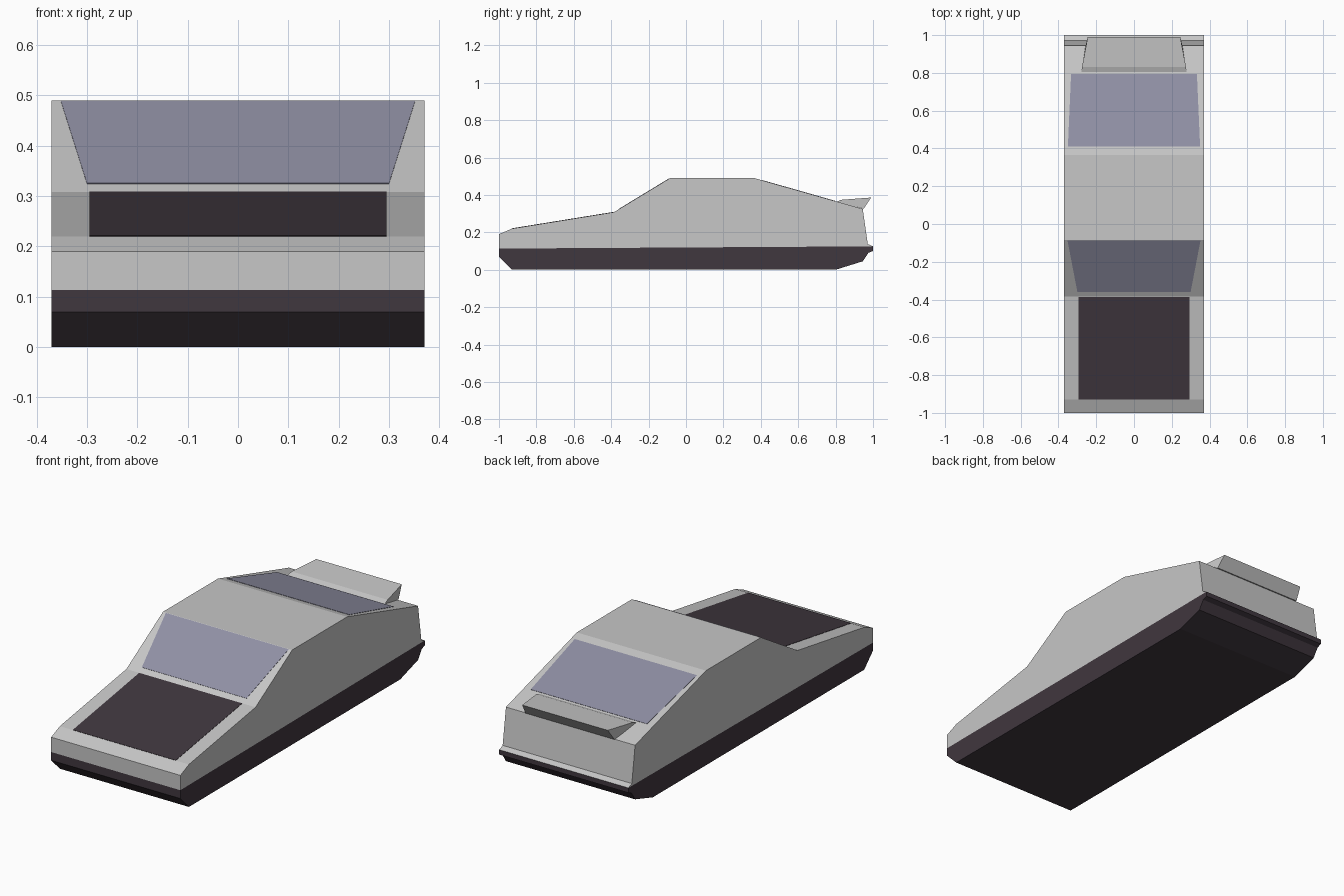
import bpy
import bmesh
from mathutils import Vector

if "Cube" in bpy.data.objects:
    bpy.data.objects.remove(bpy.data.objects["Cube"], do_unlink=True)


def material(name, color):
    mat = bpy.data.materials.new(name)
    mat.use_nodes = True
    mat.diffuse_color = (*color, 1)
    bsdf = next(n for n in mat.node_tree.nodes if n.type == "BSDF_PRINCIPLED")
    bsdf.inputs["Base Color"].default_value = (*color, 1)
    return mat


silver = material("silver_paint", (0.57, 0.57, 0.57))
dark = material("dark_trim", (0.051, 0.038, 0.049))
glass = material("tinted_glass", (0.28, 0.28, 0.375))


def finish(name, bm, mats):
    bmesh.ops.recalc_face_normals(bm, faces=bm.faces)
    mesh = bpy.data.meshes.new(name)
    bm.to_mesh(mesh)
    bm.free()
    for mat in mats:
        mesh.materials.append(mat)
    obj = bpy.data.objects.new(name, mesh)
    bpy.context.collection.objects.link(obj)
    return obj


# Car body: side profile from the front belt point over the roof to the rear belt point
HALF = 0.37
hood_front, hood_back = (-0.93, 0.22), (-0.385, 0.308)
roof_front, roof_back = (-0.085, 0.49), (0.365, 0.49)
tail = (0.945, 0.325)
upper = [(-1, 0.113), (-1, 0.19), hood_front, hood_back, roof_front, roof_back,
         tail, (0.972, 0.137), (1, 0.125)]
# Sill and underside, from the rear back to the front
lower = [(1, 0.1), (0.975, 0.09), (0.945, 0.045), (0.8, 0), (-0.93, 0), (-1, 0.07)]

bm = bmesh.new()
outline = upper + lower
left, right = [[bm.verts.new((x, y, z)) for y, z in outline] for x in (HALF, -HALF)]
count, belt = len(outline), len(upper)
for i in range(count):
    j = (i + 1) % count
    face = bm.faces.new((left[i], left[j], right[j], right[i]))
    face.material_index = 0 if i < belt - 1 else 1
for side in (left, right):
    bm.faces.new(side[:belt])
    bm.faces.new(side[belt - 1:] + side[:1]).material_index = 1
finish("car_body", bm, [silver, dark])


# Thin plates lying on the sloped top surfaces
def plate(name, start, end, y0, y1, half0, half1, mat, thick=0.003):
    a, b = Vector((0, *start)), Vector((0, *end))
    normal = Vector((1, 0, 0)).cross(b - a).normalized()
    bm = bmesh.new()
    rings = []
    for lift in (-thick, thick):
        ring = []
        for y, x in ((y0, -half0), (y0, half0), (y1, half1), (y1, -half1)):
            p = a.lerp(b, (y - a.y) / (b.y - a.y)) + normal * lift
            ring.append(bm.verts.new((x, p.y, p.z)))
        rings.append(ring)
        bm.faces.new(ring)
    for i in range(4):
        j = (i + 1) % 4
        bm.faces.new((rings[0][i], rings[0][j], rings[1][j], rings[1][i]))
    finish(name, bm, [mat])


plate("hood_panel", hood_front, hood_back, -0.93, -0.387, 0.295, 0.295, dark, 0.0015)
plate("windshield", hood_back, roof_front, -0.358, -0.087, 0.3, 0.352, glass, 0.0015)
plate("rear_window", roof_back, tail, 0.41, 0.795, 0.35, 0.333, glass, 0.0015)

# Wedge spoiler on the rear deck, with an overhanging back edge
sections = [((0.797, 0.362), 0.28), ((0.832, 0.374), 0.275),
            ((0.99, 0.386), 0.245), ((0.95, 0.326), 0.255)]
bm = bmesh.new()
sides = [[bm.verts.new((s * x, y, z)) for (y, z), x in sections] for s in (1, -1)]
for i in range(4):
    j = (i + 1) % 4
    bm.faces.new((sides[0][i], sides[0][j], sides[1][j], sides[1][i]))
for side in sides:
    bm.faces.new(side)
finish("rear_spoiler", bm, [silver])
